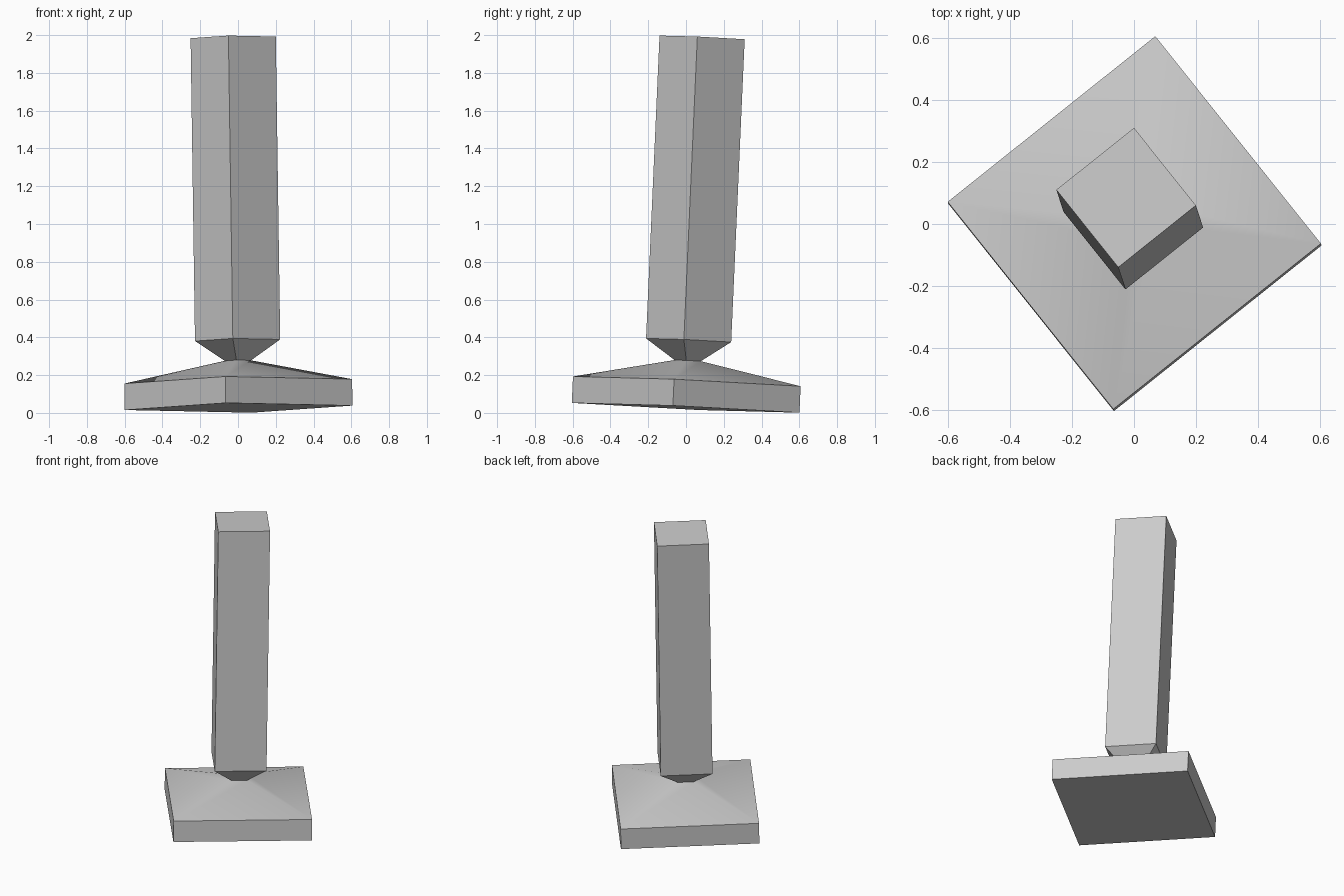
import bpy, bmesh, math
from mathutils import Matrix, Vector

cube = bpy.data.objects.get("Cube")
if cube:
    bpy.data.objects.remove(cube, do_unlink=True)

GREY = (0.6, 0.6, 0.6, 1)
mat = bpy.data.materials.new("plain grey")
mat.use_nodes = True
mat.diffuse_color = GREY
mat.node_tree.nodes["Principled BSDF"].inputs["Base Color"].default_value = GREY

# The whole tool leans slightly and is turned about its own axis
axis = Vector((-0.0145, 0.0445, 1))
lean = Vector((0, 0, 1)).rotation_difference(axis).to_matrix().to_4x4()
PLACE = (Matrix.Translation((0.003, -0.002, 0.027)) @ lean
         @ Matrix.Rotation(math.radians(-6.4), 4, 'Z'))


def square_loft(name, rings, cap_bottom=False, cap_top=False):
    """Loft square sections given as (corner radius, height)."""
    bm = bmesh.new()
    loops = [[bm.verts.new((r * math.cos(i * math.pi / 2),
                            r * math.sin(i * math.pi / 2), z))
              for i in range(4)] for r, z in rings]
    for low, high in zip(loops, loops[1:]):
        for i in range(4):
            j = (i + 1) % 4
            bm.faces.new((low[i], low[j], high[j], high[i]))
    if cap_bottom:
        bm.faces.new(loops[0][::-1])
    if cap_top:
        bm.faces.new(loops[-1])
    mesh = bpy.data.meshes.new(name)
    bm.to_mesh(mesh)
    bm.free()
    mesh.materials.append(mat)
    obj = bpy.data.objects.new(name, mesh)
    bpy.context.collection.objects.link(obj)
    obj.matrix_world = PLACE
    bpy.ops.object.select_all(action='DESELECT')
    obj.select_set(True)
    bpy.context.view_layer.objects.active = obj
    bpy.ops.object.shade_smooth_by_angle(angle=math.radians(30))


NECK = (0.07, 0.25)

# Square foot with a shallow pyramid rising to the neck
square_loft("base_plate", [(0.607, 0), (0.607, 0.14), NECK], cap_bottom=True)

# Long square post, tapering down into the neck
square_loft("post", [NECK, (0.227, 0.358), (0.227, 1.963)], cap_top=True)
